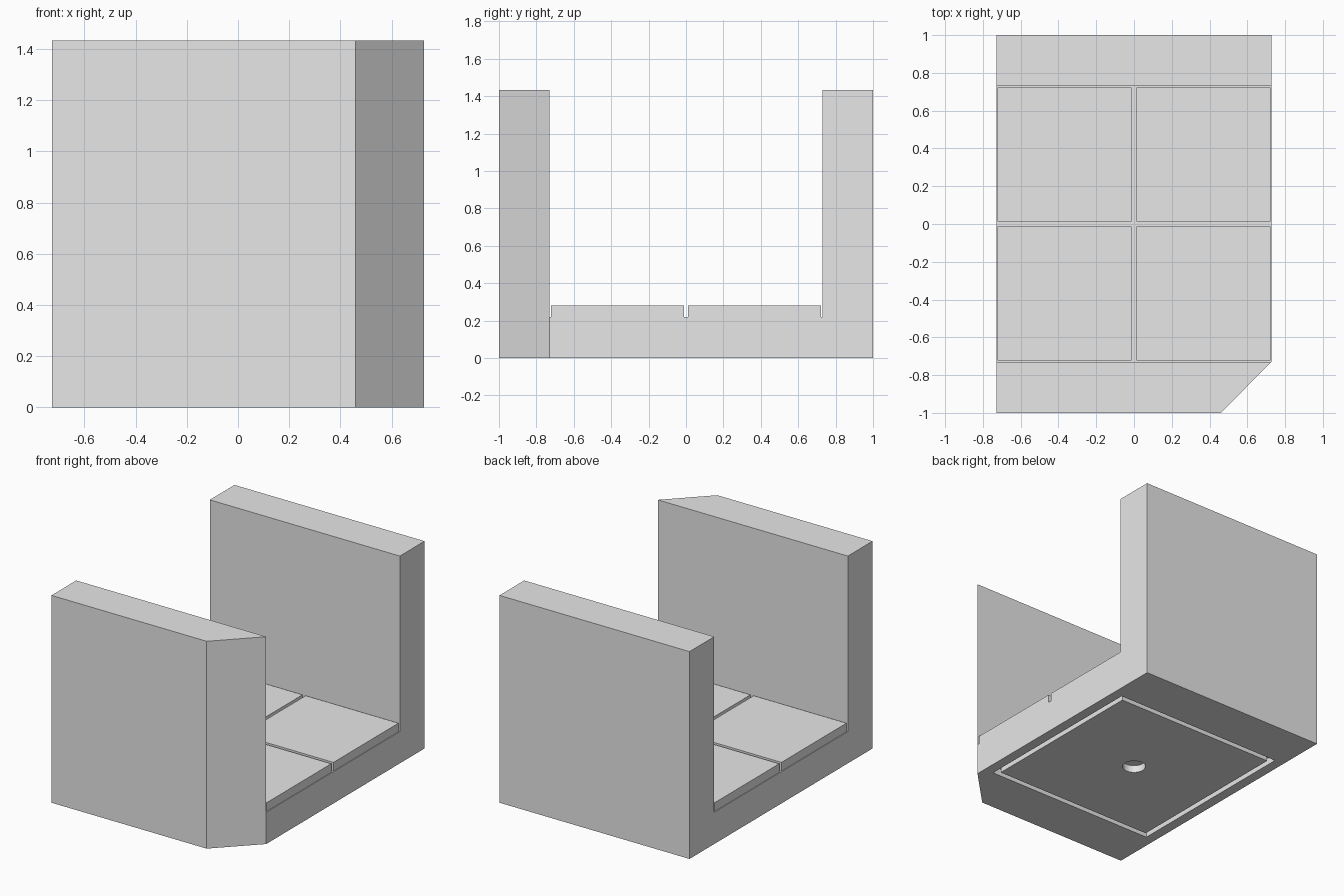
import bpy
import bmesh
from mathutils import Vector

cube = bpy.data.objects.get("Cube")
if cube:
    bpy.data.objects.remove(cube, do_unlink=True)

HALF_X, HALF_Y, WALL_Y = 0.727, 1.0, 0.73
CHAMFER_X = 0.46
FLOOR_Z, TILE_Z, WALL_Z = 0.22, 0.28, 1.434
RECESS = 0.05

grey = bpy.data.materials.new("plain grey")
grey.use_nodes = True
grey.diffuse_color = (0.8, 0.8, 0.8, 1)
grey.node_tree.nodes["Principled BSDF"].inputs["Base Color"].default_value = grey.diffuse_color


def raise_faces(bm, faces, height):
    """Extrude faces straight up and return the new top faces."""
    made = bmesh.ops.extrude_face_region(bm, geom=faces)["geom"]
    verts = [g for g in made if isinstance(g, bmesh.types.BMVert)]
    bmesh.ops.translate(bm, verts=verts, vec=(0, 0, height))
    return [g for g in made if isinstance(g, bmesh.types.BMFace)]


def plan_faces(bm, outlines, z):
    """Make flat faces sharing corners from plan outlines."""
    for outline in outlines:
        bm.faces.new([bm.verts.new((x, y, z)) for x, y in outline])
    bmesh.ops.remove_doubles(bm, verts=bm.verts[:], dist=1e-5)
    return bm.faces[:]


def finish(bm, name):
    bmesh.ops.recalc_face_normals(bm, faces=bm.faces[:])
    mesh = bpy.data.meshes.new(name)
    bm.to_mesh(mesh)
    bm.free()
    obj = bpy.data.objects.new(name, mesh)
    bpy.context.collection.objects.link(obj)
    mesh.materials.append(grey)
    return obj


def rect(x0, x1, y0, y1):
    return [(x0, y0), (x1, y0), (x1, y1), (x0, y1)]


def cut(target, cutter):
    mod = target.modifiers.new("recess", "BOOLEAN")
    mod.operation, mod.solver, mod.object = "DIFFERENCE", "EXACT", cutter
    bpy.context.view_layer.objects.active = target
    bpy.ops.object.modifier_apply(modifier=mod.name)
    bpy.data.objects.remove(cutter, do_unlink=True)


# Base with two end walls, the front one chamfered at one corner
bm = bmesh.new()
front = [(-HALF_X, -HALF_Y), (CHAMFER_X, -HALF_Y), (HALF_X, -WALL_Y), (-HALF_X, -WALL_Y)]
floor = rect(-HALF_X, HALF_X, -WALL_Y, WALL_Y)
back = rect(-HALF_X, HALF_X, WALL_Y, HALF_Y)
tops = raise_faces(bm, plan_faces(bm, [front, floor, back], 0), FLOOR_Z)
walls = [f for f in tops if abs(f.calc_center_median().y) > WALL_Y]
raise_faces(bm, walls, WALL_Z - FLOOR_Z)
bmesh.ops.recalc_face_normals(bm, faces=bm.faces[:])
bmesh.ops.dissolve_limit(bm, angle_limit=0.01, verts=bm.verts[:], edges=bm.edges[:])
body = finish(bm, "base_and_walls")

# Square groove under the base
OUTER, INNER = 0.656, 0.62
bm = bmesh.new()
out_ring, in_ring = rect(-OUTER, OUTER, -OUTER, OUTER), rect(-INNER, INNER, -INNER, INNER)
strips = [[out_ring[i], out_ring[(i + 1) % 4], in_ring[(i + 1) % 4], in_ring[i]] for i in range(4)]
raise_faces(bm, plan_faces(bm, strips, -RECESS), 2 * RECESS)
cut(body, finish(bm, "groove_cutter"))

# Round blind hole in the middle of the underside
bm = bmesh.new()
bmesh.ops.create_cone(bm, cap_ends=True, segments=32, radius1=0.075, radius2=0.075, depth=2 * RECESS)
cut(body, finish(bm, "hole_cutter"))

# Four floor tiles with narrow gaps
GAP, EDGE = 0.012, 0.722
for sx, side in ((-1, "right"), (1, "left")):
    for sy, end in ((-1, "front"), (1, "back")):
        bm = bmesh.new()
        bmesh.ops.create_cube(bm, size=1)
        size = EDGE - GAP
        bmesh.ops.scale(bm, verts=bm.verts[:], vec=(size, size, TILE_Z - FLOOR_Z))
        mid = (EDGE + GAP) / 2
        bmesh.ops.translate(bm, verts=bm.verts[:], vec=Vector((sx * mid, sy * mid, (FLOOR_Z + TILE_Z) / 2)))
        finish(bm, f"{end}_{side}_tile")
